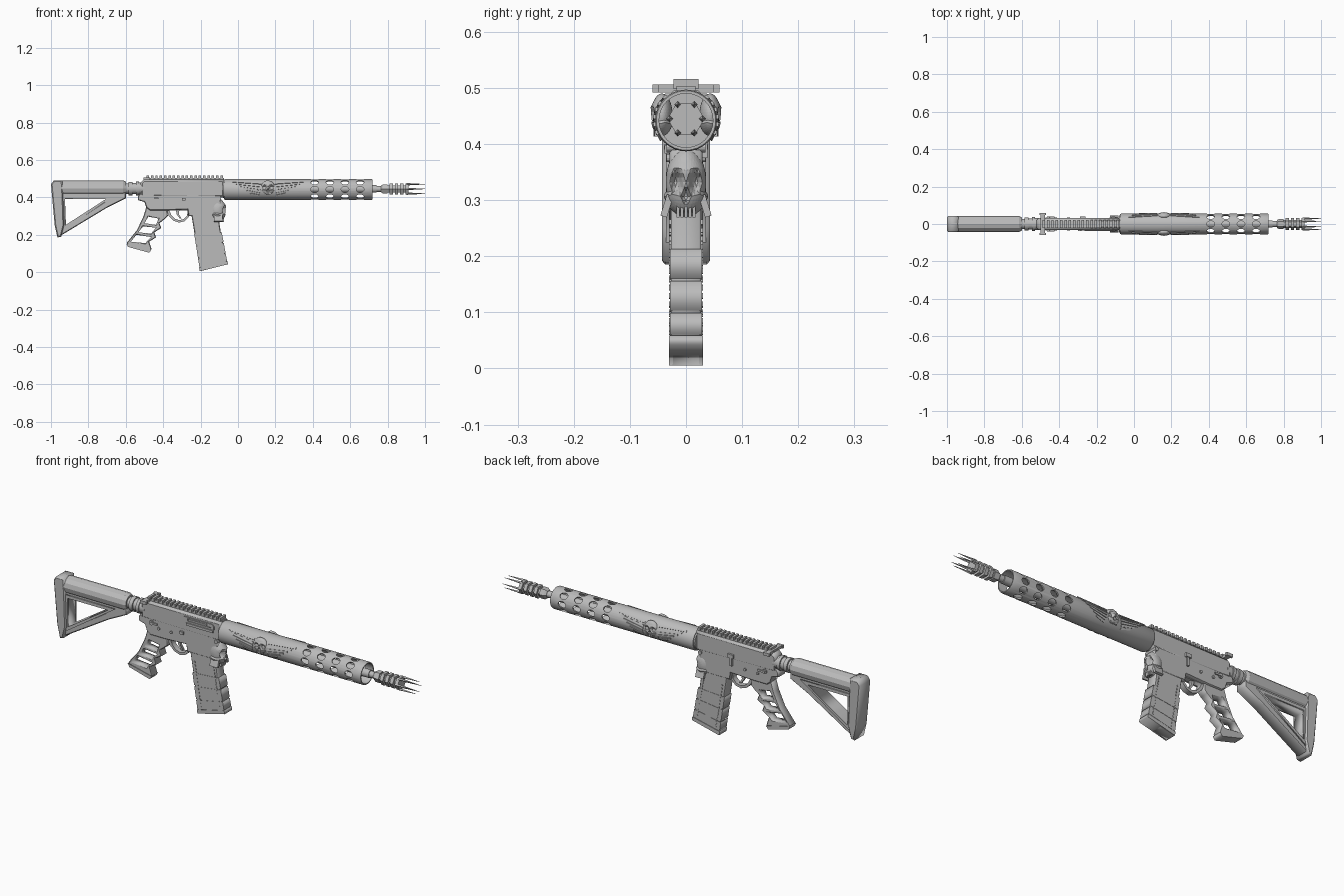
import bpy, bmesh, math
from mathutils import Matrix, Vector

if "Cube" in bpy.data.objects:
    bpy.data.objects.remove(bpy.data.objects["Cube"])

mat = bpy.data.materials.new("gunmetal grey")
mat.diffuse_color = (0.5, 0.5, 0.5, 1)
mat.use_nodes = True
mat.node_tree.nodes["Principled BSDF"].inputs["Base Color"].default_value = mat.diffuse_color
AX = 0.442   # height of the barrel axis


def finish(ob, smooth=False):
    ob.data.materials.clear()
    ob.data.materials.append(mat)
    bpy.ops.object.select_all(action='DESELECT')
    ob.select_set(True)
    bpy.context.view_layer.objects.active = ob
    if smooth:
        bpy.ops.object.shade_smooth_by_angle(angle=math.radians(32))
    return ob


def from_bm(name, bm, smooth=False):
    bmesh.ops.recalc_face_normals(bm, faces=bm.faces[:])
    me = bpy.data.meshes.new(name)
    bm.to_mesh(me)
    bm.free()
    ob = bpy.data.objects.new(name, me)
    bpy.context.collection.objects.link(ob)
    return finish(ob, smooth)


def prism(name, outline, half, holes=(), bevel=0.0, y=0.0):
    """Side profile in x/z, extruded both ways along y."""
    cu = bpy.data.curves.new(name, 'CURVE')
    cu.dimensions, cu.fill_mode = '2D', 'BOTH'
    cu.extrude, cu.bevel_depth, cu.offset = half - bevel, bevel, -bevel
    cu.bevel_resolution = 0
    for pts in [outline, *holes]:
        sp = cu.splines.new('POLY')
        sp.points.add(len(pts) - 1)
        for p, (x, z) in zip(sp.points, pts):
            p.co = (x, z, 0, 1)
        sp.use_cyclic_u = True
    ob = bpy.data.objects.new(name, cu)
    bpy.context.collection.objects.link(ob)
    ob.rotation_euler = (math.pi / 2, 0, 0)
    ob.location.y = y
    bpy.ops.object.select_all(action='DESELECT')
    ob.select_set(True)
    bpy.context.view_layer.objects.active = ob
    bpy.ops.object.convert(target='MESH')
    return finish(bpy.context.view_layer.objects.active)


def lathe(name, prof, segs, z=AX, closed=False, smooth=True):
    """Profile of (x, radius) turned about the long axis."""
    bm = bmesh.new()
    ang = [2 * math.pi * i / segs for i in range(segs)]
    rings = [[bm.verts.new((x, r * math.cos(a), z + r * math.sin(a))) for a in ang] for x, r in prof]
    pairs = list(zip(rings, rings[1:])) + ([(rings[-1], rings[0])] if closed else [])
    for a, b in pairs:
        for i in range(segs):
            j = (i + 1) % segs
            bm.faces.new((a[i], a[j], b[j], b[i]))
    if not closed:
        bm.faces.new(rings[0])
        bm.faces.new(rings[-1])
    return from_bm(name, bm, smooth)


def boxes(name, items):
    """One object from many (centre, size, matrix) boxes."""
    bm = bmesh.new()
    for c, s, *m in items:
        t = Matrix.Translation(c) @ (m[0] if m else Matrix()) @ Matrix.Diagonal((*s, 1))
        bmesh.ops.create_cube(bm, size=1, matrix=t)
    return from_bm(name, bm)


def cross_pin(name, x, z, r, half):
    bm = bmesh.new()
    bmesh.ops.create_cone(bm, cap_ends=True, segments=12, radius1=r, radius2=r, depth=2 * half,
                          matrix=Matrix.Translation((x, 0, z)) @ Matrix.Rotation(math.pi / 2, 4, 'X'))
    return from_bm(name, bm)


def skull(name, loc, size, turn):
    """Faceted skull looking along local +x."""
    bm = bmesh.new()
    bmesh.ops.create_icosphere(bm, subdivisions=4, radius=1)
    dents = [(Vector((.8, .42, 0)), .36, .6), (Vector((.8, -.42, 0)), .36, .6), (Vector((.9, 0, -.38)), .2, .5)]
    for v in bm.verts:
        p = v.co.copy()
        push = sum(d * (1 - ((p - c).length / r) ** 2) for c, r, d in dents if (p - c).length < r)
        if p.z < -.35:                         # square jaw
            v.co.y *= 1.2
            v.co.x *= 1.1
        if p.z > .1 and p.x > 0:               # brow
            v.co.x += .12 * max(0, 1 - abs(p.z - .35) * 4)
        v.co.x -= push
    for i in range(-2, 3):                     # teeth
        bmesh.ops.create_cube(bm, size=1, matrix=Matrix.Translation((.62 - .05 * abs(i), i * .2, -.85))
                              @ Matrix.Diagonal((.3, .15, .32, 1)))
    bmesh.ops.transform(bm, verts=bm.verts[:], matrix=Matrix.Translation(loc)
                        @ Matrix.Rotation(turn, 4, 'Z') @ Matrix.Diagonal((*size, 1)))
    return from_bm(name, bm)


# Shoulder stock
lathe("stock_tube", [(-.985, .034), (-.975, .043), (-.615, .043), (-.60, .036)], 12, .448, smooth=False)
prism("stock_butt", [(-1, .47), (-.985, .49), (-.94, .49), (-.935, .40), (-.93, .25), (-.945, .19),
                     (-.965, .185), (-.98, .25)], .043, bevel=.006)
prism("stock_strut", [(-.95, .43), (-.60, .43), (-.60, .395), (-.70, .345), (-.94, .20), (-.96, .20)], .03,
      holes=[[(-.925, .39), (-.70, .39), (-.72, .372), (-.90, .255), (-.92, .255)]], bevel=.004)
prism("stock_strut_rim", [(-.95, .41), (-.66, .41), (-.94, .222)], .036,
      holes=[[(-.925, .395), (-.70, .395), (-.925, .25)]])
lathe("buffer_tube", [(-.62, .028), (-.585, .028), (-.585, .036), (-.565, .036), (-.565, .03),
                      (-.545, .03), (-.545, .037), (-.53, .037), (-.53, .032), (-.50, .032)], 20, .447)

# Receiver
prism("upper_receiver", [(-.52, .405), (-.52, .48), (-.505, .495), (-.075, .495), (-.075, .40)], .031, bevel=.009)
prism("lower_receiver", [(-.525, .42), (-.535, .405), (-.535, .385), (-.50, .375), (-.49, .345), (-.47, .33),
                         (-.39, .33), (-.27, .335), (-.265, .30), (-.10, .30), (-.09, .415)], .029, bevel=.004)
boxes("top_rail", [((-.285, 0, .496), (.42, .034, .014))]
      + [((-.482 + i * .0232, 0, .507), (.013, .044, .017)) for i in range(18)])
boxes("charging_handle", [((-.488, 0, .499), (.022, .118, .014)), ((-.47, 0, .497), (.06, .03, .012)),
                          ((-.488, .054, .499), (.034, .012, .015)), ((-.488, -.054, .499), (.034, .012, .015))])
prism("ejection_port", [(-.285, .452), (-.275, .478), (-.12, .478), (-.11, .468), (-.11, .452)], .004,
      holes=[[(-.255, .459), (-.255, .472), (-.125, .472), (-.125, .459)]], y=-.032)
boxes("bolt_and_cover", [((-.20, -.031, .465), (.10, .008, .008)), ((-.19, -.034, .442), (.15, .006, .012))])
boxes("bolt_catch", [((-.275, .033, .40), (.012, .01, .05)), ((-.275, .036, .425), (.03, .01, .018)),
                     ((-.29, -.033, .39), (.02, .01, .014))])
for i, (x, z, r) in enumerate([(-.46, .395, .012), (-.42, .375, .007), (-.35, .375, .007), (-.10, .395, .010)]):
    cross_pin(f"receiver_pin_{i}", x, z, r, .035)
boxes("safety_lever", [((-.445, s * .036, .395), (.04, .006, .009)) for s in (1, -1)])

# Trigger and guard
prism("trigger_guard", [(-.385, .34), (-.37, .30), (-.345, .275), (-.315, .265), (-.285, .272), (-.262, .295), (-.255, .34)],
      .014, holes=[[(-.368, .33), (-.355, .303), (-.338, .286), (-.315, .278), (-.29, .284), (-.273, .302), (-.268, .33)]])
prism("trigger", [(-.335, .345), (-.312, .345), (-.316, .31), (-.302, .287), (-.312, .287), (-.328, .31)], .007)

# Skeleton grip with finger grooves
prism("grip", [(-.49, .35), (-.38, .35), (-.375, .30), (-.39, .285), (-.42, .262), (-.41, .236), (-.447, .213),
               (-.438, .186), (-.475, .163), (-.462, .125), (-.475, .108), (-.59, .14), (-.595, .157),
               (-.54, .225), (-.505, .30)], .022,
      holes=[[(-.48, .297), (-.425, .287), (-.438, .253), (-.50, .262)],
             [(-.508, .245), (-.438, .238), (-.465, .206), (-.533, .213)],
             [(-.543, .20), (-.465, .188), (-.495, .155), (-.573, .163)]], bevel=.004)
prism("grip_base", [(-.597, .152), (-.588, .135), (-.475, .104), (-.463, .12)], .025)

# Magazine: slanted body, bands, base and punched rows
L0, L1, R0, R1 = Vector((-.245, .28)), Vector((-.202, .005)), Vector((-.10, .28)), Vector((-.056, .042))
prism("magazine", [(-.25, .41), (-.248, .30), (-.235, .22), (-.202, .005), (-.056, .042), (-.09, .20), (-.102, .28), (-.105, .41)],
      .027, bevel=.004)


def band(name, t0, t1, half, grow):
    g = Vector((grow, 0))
    prism(name, [tuple(p) for p in (L0.lerp(L1, t0) - g, L0.lerp(L1, t1) - g, R0.lerp(R1, t1) + g, R0.lerp(R1, t0) + g)], half)


for i, (a, b) in enumerate([(.28, .50), (.52, .74), (.76, .92)]):
    band(f"magazine_band_{i}", a, b, .0285, .001)
band("magazine_base", .93, 1.0, .030, .003)
tilt = Matrix.Rotation(-.17, 4, 'Y')
dots = []
for s in (1, -1):
    for k in (.14, .86):
        for i in range(14):
            t = .08 + i * .06
            p = L0.lerp(L1, t).lerp(R0.lerp(R1, t), k)
            dots.append(((p.x, s * .0285, p.y), (.005, .003, .009), tilt))
boxes("magazine_dashes", dots)

# Skull on the front of the magazine well
skull("front_skull", (-.108, 0, .332), (.042, .036, .062), 0)
boxes("front_skull_cheeks", [((-.105, s * .034, .29), (.045, .012, .04), Matrix.Rotation(s * .3, 4, 'X')) for s in (1, -1)])

# Handguard tube with rings of round holes
R = .055
guard = lathe("handguard", [(-.075, R - .003), (-.07, R), (.715, R), (.72, R - .002), (.72, .048), (-.075, .048)], 32, closed=True)
bm = bmesh.new()
for c in range(4):
    for k in range(8):
        bmesh.ops.create_cone(bm, cap_ends=True, segments=16, radius1=1, radius2=1, depth=1,
                              matrix=Matrix.Translation((.41 + .081 * c, 0, AX)) @ Matrix.Rotation(k * math.pi / 4, 4, 'X')
                              @ Matrix.Translation((0, 0, .058)) @ Matrix.Diagonal((.021, .0162, .03, 1)))
cutter = from_bm("hole_cutter", bm)
cutter.hide_render = True
mod = guard.modifiers.new("holes", 'BOOLEAN')
mod.operation, mod.object, mod.solver = 'DIFFERENCE', cutter, 'EXACT'
finish(guard)
bpy.ops.object.modifier_apply(modifier="holes")
bpy.data.objects.remove(cutter)
finish(guard, True)
lathe("handguard_nut", [(-.08, .045), (-.06, .0485), (-.03, .0485), (-.03, .03)], 24)

# Winged skull emblem on both sides of the handguard
feathers = []
for s in (1, -1):
    skull("emblem_skull", (.16, s * .043, .452), (.019, .037, .038), s * math.pi / 2)
    for d in (1, -1):
        for i in range(6):
            z = .036 - i * .0125
            length = .155 - i * .021
            start = .035 + .002 * i
            a = math.asin(z / R)
            m = Matrix.Rotation(s * a, 4, 'X') @ Matrix.Rotation(-d * .09 * (1 + .35 * i), 4, 'Y')
            cx = .16 + d * (start + length / 2)
            feathers.append(((cx, s * R * math.cos(a), AX + z), (length, .006, .008), m))
boxes("emblem_wings", feathers)

# Barrel and six-sided muzzle brake with prongs
lathe("barrel", [(-.08, .02), (.74, .02), (.74, .016), (.78, .016)], 20, .445)
prof = [(.765, .020), (.775, .028), (.80, .028)]
for i in range(4):
    x = .80 + i * .028
    prof += [(x, .021), (x + .011, .021), (x + .011, .033), (x + .028, .033)]
lathe("muzzle_brake", prof, 6, .445, smooth=False)
bm = bmesh.new()
for k in range(6):
    a = k * math.pi / 3
    bmesh.ops.create_cone(bm, cap_ends=True, segments=4, radius1=.0065, radius2=.001, depth=.10,
                          matrix=Matrix.Translation((.95, .029 * math.cos(a), .445 + .029 * math.sin(a)))
                          @ Matrix.Rotation(math.pi / 2, 4, 'Y'))
from_bm("muzzle_prongs", bm)
